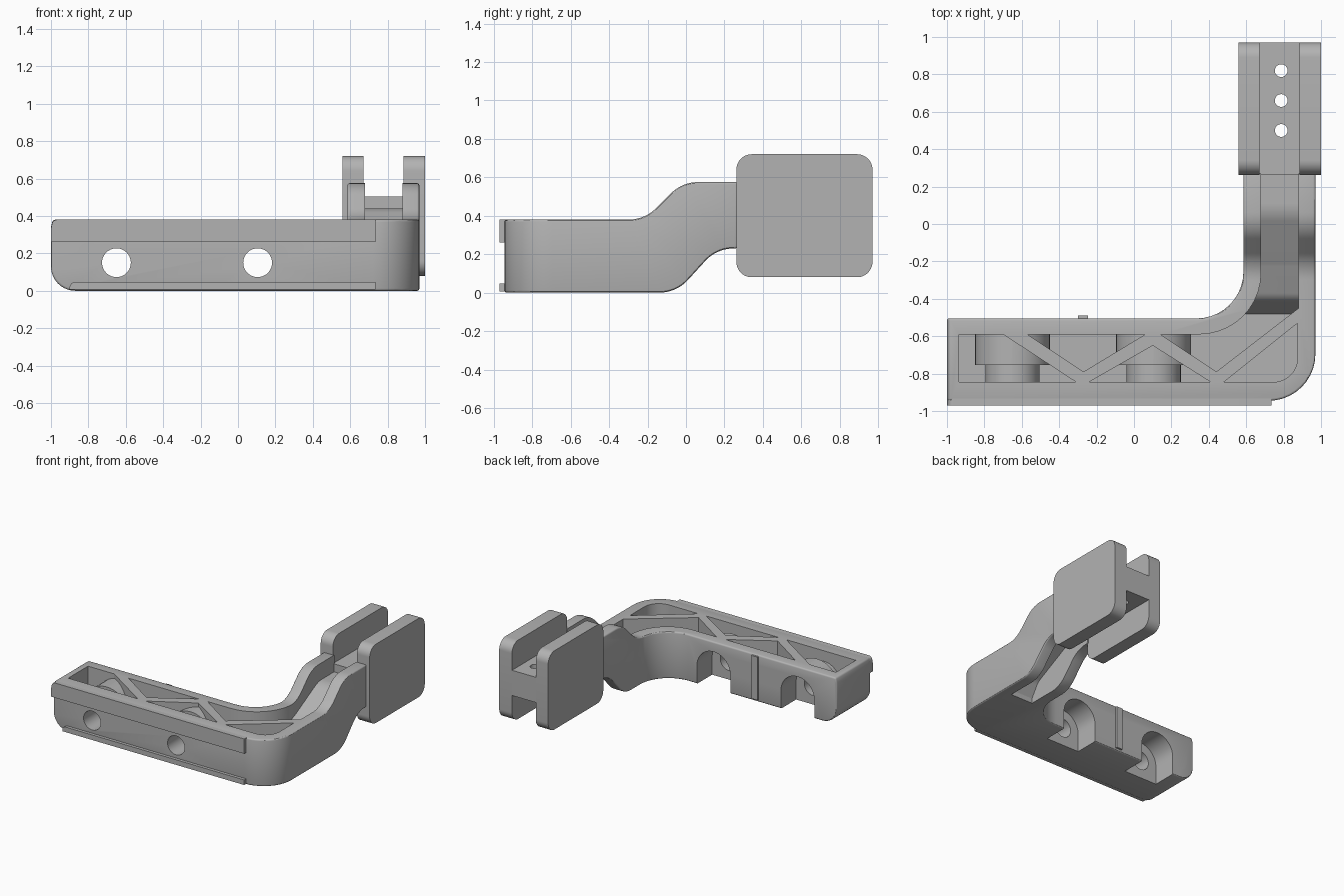
import bpy, bmesh, math
from mathutils import Vector

if "Cube" in bpy.data.objects:
    bpy.data.objects.remove(bpy.data.objects["Cube"], do_unlink=True)

grey = bpy.data.materials.new("plain_grey")
grey.use_nodes = True
colour = (0.45, 0.45, 0.45, 1)
grey.diffuse_color = colour
grey.node_tree.nodes["Principled BSDF"].inputs["Base Color"].default_value = colour


def rounded(points, steps=10):
    """Outline from (u, v) or (u, v, radius) corners."""
    out = []
    for i, p in enumerate(points):
        c = Vector(p[:2])
        if len(p) < 3:
            out.append(c)
            continue
        a = (Vector(points[i - 1][:2]) - c).normalized()
        b = (Vector(points[(i + 1) % len(points)][:2]) - c).normalized()
        half = a.angle(b) / 2
        centre = c + (a + b).normalized() * p[2] / math.sin(half)
        start = c + a * p[2] / math.tan(half) - centre
        end = c + b * p[2] / math.tan(half) - centre
        sweep = start.angle_signed(end)
        for k in range(steps + 1):
            t = -sweep * k / steps
            out.append(centre + Vector((start.x * math.cos(t) - start.y * math.sin(t),
                                        start.x * math.sin(t) + start.y * math.cos(t))))
    return out


def prism(name, points, axis, lo, hi):
    """Extrude an outline along x, y or z."""
    place = {"x": lambda p, h: (h, p.x, p.y),
             "y": lambda p, h: (p.x, h, p.y),
             "z": lambda p, h: (p.x, p.y, h)}[axis]
    bm = bmesh.new()
    outline = rounded(points)
    low = [bm.verts.new(place(p, lo)) for p in outline]
    high = [bm.verts.new(place(p, hi)) for p in outline]
    bm.faces.new(low)
    bm.faces.new(high)
    n = len(outline)
    for i in range(n):
        bm.faces.new((low[i], low[(i + 1) % n], high[(i + 1) % n], high[i]))
    bmesh.ops.recalc_face_normals(bm, faces=bm.faces)
    mesh = bpy.data.meshes.new(name)
    bm.to_mesh(mesh)
    bm.free()
    mesh.materials.append(grey)
    ob = bpy.data.objects.new(name, mesh)
    bpy.context.collection.objects.link(ob)
    return ob


def apply(ob):
    bpy.context.view_layer.update()
    mesh = bpy.data.meshes.new_from_object(ob.evaluated_get(bpy.context.evaluated_depsgraph_get()))
    ob.modifiers.clear()
    ob.data = mesh


def combine(ob, other, operation="DIFFERENCE"):
    mod = ob.modifiers.new("combine", "BOOLEAN")
    mod.operation, mod.solver, mod.object = operation, "EXACT", other
    apply(ob)
    bpy.data.objects.remove(other, do_unlink=True)


def bevel(ob, width):
    mod = ob.modifiers.new("bevel", "BEVEL")
    mod.width, mod.segments, mod.limit_method = width, 3, "ANGLE"
    mod.angle_limit = math.radians(50)
    apply(ob)


def circle(u, v, r):
    return [(u + s * r, v + t * r, r * 0.999) for s, t in ((-1, -1), (1, -1), (1, 1), (-1, 1))]


def arch(x, r, bottom, top):
    return [(x - r, bottom), (x + r, bottom), (x + r, top, r * 0.999), (x - r, top, r * 0.999)]


# Bracket shell: plan outline trimmed by the cranked side and front profiles
body = prism("bracket_body", [(-1, -.945), (.97, -.945, .25), (.97, .27), (.585, .27),
                              (.585, -.505, .25), (-1, -.505)], "z", -.1, .8)
combine(body, prism("side_profile", [(-1.1, 0), (-.05, 0, .2), (.16, .23, .2), (.4, .23),
                                     (.4, .575), (-.02, .575, .2), (-.215, .38, .2),
                                     (-1.1, .38)], "x", -2, 2), "INTERSECT")
combine(body, prism("front_profile", [(-1, 0, .13), (2, 0), (2, 1), (-.99, 1), (-.99, .38),
                                      (-1, .34)], "y", -2, 2), "INTERSECT")
bevel(body, .016)

# Truss pockets
FLOOR = .07
pockets = [
    [(-.935, -.59), (-.70, -.59), (-.31, -.845), (-.935, -.845)],
    [(-.57, -.59), (.06, -.59), (-.27, -.79)],
    [(-.24, -.845), (.10, -.65), (.41, -.845)],
    [(.48, -.845), (.875, -.845, .13), (.875, -.53)],
]
for outline in pockets:
    combine(body, prism("pocket", outline, "z", FLOOR, 1))

# Channel above the arm web, running into the last pocket
channel = prism("channel", [(.14, -.59), (.44, -.79), (.88, -.45), (.88, .4), (.68, .4),
                            (.68, -.59, .33)], "z", -.2, 1)
combine(channel, prism("web_top", [(-1, FLOOR), (-.48, FLOOR), (-.40, .21, .1), (-.22, .29, .2),
                                   (.06, .44, .2), (.5, .44), (.5, 1), (-1, 1)],
                       "x", -1, 2), "INTERSECT")
combine(body, channel)

# Channel below the arm web
combine(body, prism("web_under", [(-.37, -.1), (-.37, .04), (-.30, .15, .1), (-.18, .21, .1),
                                  (.1, .35, .2), (.5, .35), (.5, -.1)], "x", .68, .88))

# Bolt bosses with open arched recesses and through holes
for x in (-.65, .105):
    combine(body, prism("wide_boss", arch(x, .2, .03, .35), "y", -.755, -.55), "UNION")
    combine(body, prism("narrow_boss", arch(x, .145, .03, .295), "y", -.88, -.74), "UNION")
    combine(body, prism("recess", arch(x, .15, -.1, .30), "y", -.70, -.3))
    combine(body, prism("bolt_hole", circle(x, .15, .077), "y", -1.2, -.3))

# Front rails and the thin rib on the back wall
top_rail = prism("top_rail", [(-1, .26), (.735, .26), (.735, .38), (-.99, .38, .03),
                              (-1, .33)], "y", -.97, -.93)
lower_rail = prism("lower_rail", [(-.9, .006), (.735, .006), (.735, .047), (-.9, .047, .03)],
                   "y", -.97, -.93)
back_rib = prism("back_rib", [(-.30, -.52), (-.245, -.52), (-.245, -.49), (-.30, -.49)],
                 "z", .02, .37)

# Clamp end: two rounded cheek plates joined by a drilled web
parts = [body, top_rail, lower_rail, back_rib]
for name, lo, hi in (("right_cheek", .56, .67), ("left_cheek", .885, 1)):
    parts.append(prism(name, [(.262, .08, .08), (.97, .08, .08), (.97, .72, .08),
                              (.262, .72, .08)], "x", lo, hi))
web = prism("clamp_web", [(.262, .30), (.97, .30), (.97, .505), (.262, .505)], "x", .66, .89)
for y in (.5, .66, .82):
    combine(web, prism("pin_hole", circle(.787, y, .034), "z", 0, 1))
parts.append(web)

# Smooth curved walls, keep the edges crisp
bpy.ops.object.select_all(action="DESELECT")
for ob in parts:
    ob.select_set(True)
bpy.context.view_layer.objects.active = body
bpy.ops.object.shade_smooth_by_angle(angle=math.radians(30))
